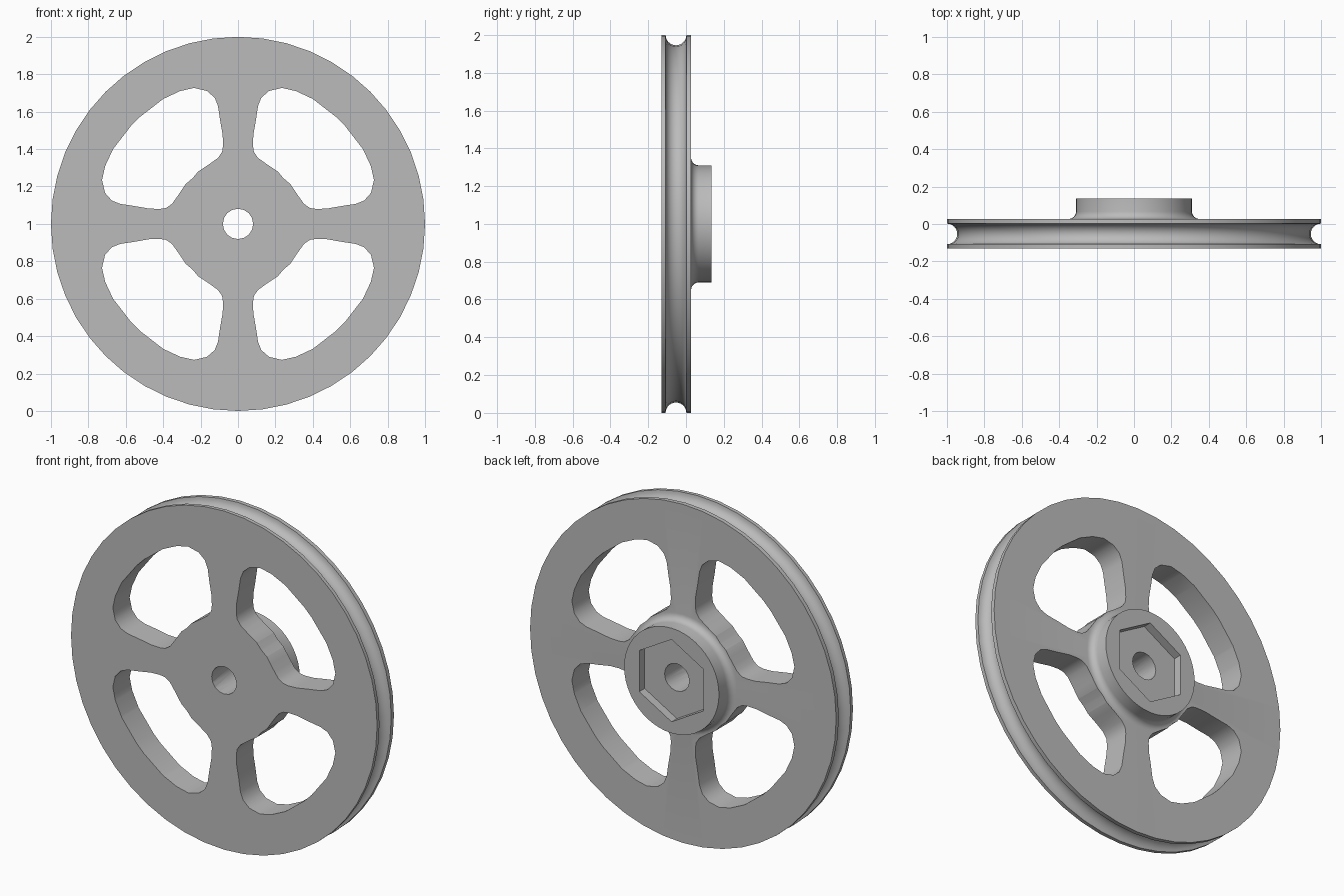
import bpy, bmesh, math
from mathutils import Matrix, Vector

cube = bpy.data.objects.get("Cube")
if cube:
    bpy.data.objects.remove(cube)

CENTER_Z = 1.0
FRONT, BACK, HUB_BACK = -0.13, 0.027, 0.135
HUB_R, FILLET = 0.31, 0.04
GROOVE_R, GROOVE_Y = 0.055, -0.053
RIM_STEPS = 48

grey = bpy.data.materials.new("cast_grey")
grey.use_nodes = True
grey.diffuse_color = (0.5, 0.5, 0.5, 1)
grey.node_tree.nodes["Principled BSDF"].inputs["Base Color"].default_value = (0.5, 0.5, 0.5, 1)


def make_object(name, bm):
    bmesh.ops.recalc_face_normals(bm, faces=bm.faces)
    mesh = bpy.data.meshes.new(name)
    bm.to_mesh(mesh)
    bm.free()
    mesh.materials.append(grey)
    obj = bpy.data.objects.new(name, mesh)
    obj.location.z = CENTER_Z
    bpy.context.collection.objects.link(obj)
    return obj


def arc(cx, cy, r, start, end, steps):
    angles = [math.radians(start + (end - start) * i / steps) for i in range(steps + 1)]
    return [(cx + r * math.cos(a), cy + r * math.sin(a)) for a in angles]


def lathe(name, profile):
    """Spin (radius, y) points around the y axis."""
    bm = bmesh.new()
    verts = [bm.verts.new((r, y, 0)) for r, y in profile]
    edges = [bm.edges.new(pair) for pair in zip(verts, verts[1:])]
    bmesh.ops.spin(bm, geom=verts + edges, cent=(0, 0, 0), axis=(0, 1, 0),
                   angle=math.tau, steps=RIM_STEPS, use_merge=True)
    bmesh.ops.remove_doubles(bm, verts=bm.verts, dist=1e-5)
    return make_object(name, bm)


def prism(name, outline, y0, y1):
    """Extrude an (x, z) outline along y."""
    bm = bmesh.new()
    face = bm.faces.new([bm.verts.new((x, y0, z)) for x, z in outline])
    out = bmesh.ops.extrude_face_region(bm, geom=[face])
    moved = [v for v in out["geom"] if isinstance(v, bmesh.types.BMVert)]
    bmesh.ops.translate(bm, verts=moved, vec=(0, y1 - y0, 0))
    return make_object(name, bm)


def cut(target, cutter):
    cutter.hide_render = True
    mod = target.modifiers.new("cut", "BOOLEAN")
    mod.operation, mod.solver, mod.object = "DIFFERENCE", "EXACT", cutter
    bpy.context.view_layer.objects.active = target
    bpy.ops.object.modifier_apply(modifier=mod.name)
    bpy.data.objects.remove(cutter)


# Grooved rim, web and filleted hub in one turned profile
profile = [(0, FRONT), (1, FRONT)]
profile += arc(1, GROOVE_Y, GROOVE_R, 270, 90, 12)
profile += [(1, BACK)]
profile += arc(HUB_R + FILLET, BACK + FILLET, FILLET, 270, 180, 6)
profile += [(HUB_R, HUB_BACK), (0, HUB_BACK)]
wheel = lathe("pulley_wheel", profile)

# Four windows between the spokes, each mirrored about its diagonal
half = [(0.24, 0.248), (0.214, 0.279), (0.16, 0.315), (0.107, 0.353), (0.085, 0.385),
        (0.08, 0.42), (0.082, 0.476), (0.096, 0.556), (0.107, 0.63), (0.125, 0.675),
        (0.166, 0.711), (0.235, 0.727), (0.31, 0.71), (0.40, 0.668), (0.524, 0.572)]
window = half + [(z, x) for x, z in reversed(half)]
for i in range(4):
    turn = Matrix.Rotation(i * math.pi / 2, 2)
    cut(wheel, prism("window_cutter", [turn @ Vector(p) for p in window], -0.3, 0.3))

# Hexagonal nut pocket in the hub, and the axle bore
cut(wheel, prism("nut_cutter", arc(0, 0, 0.243, 90, 390, 5), HUB_BACK - 0.05, 0.3))
cut(wheel, prism("bore_cutter", arc(0, 0, 0.081, 0, 337.5, 15), -0.3, 0.3))

bpy.ops.object.select_all(action="DESELECT")
wheel.select_set(True)
bpy.context.view_layer.objects.active = wheel
bpy.ops.object.shade_smooth_by_angle(angle=math.radians(38))
